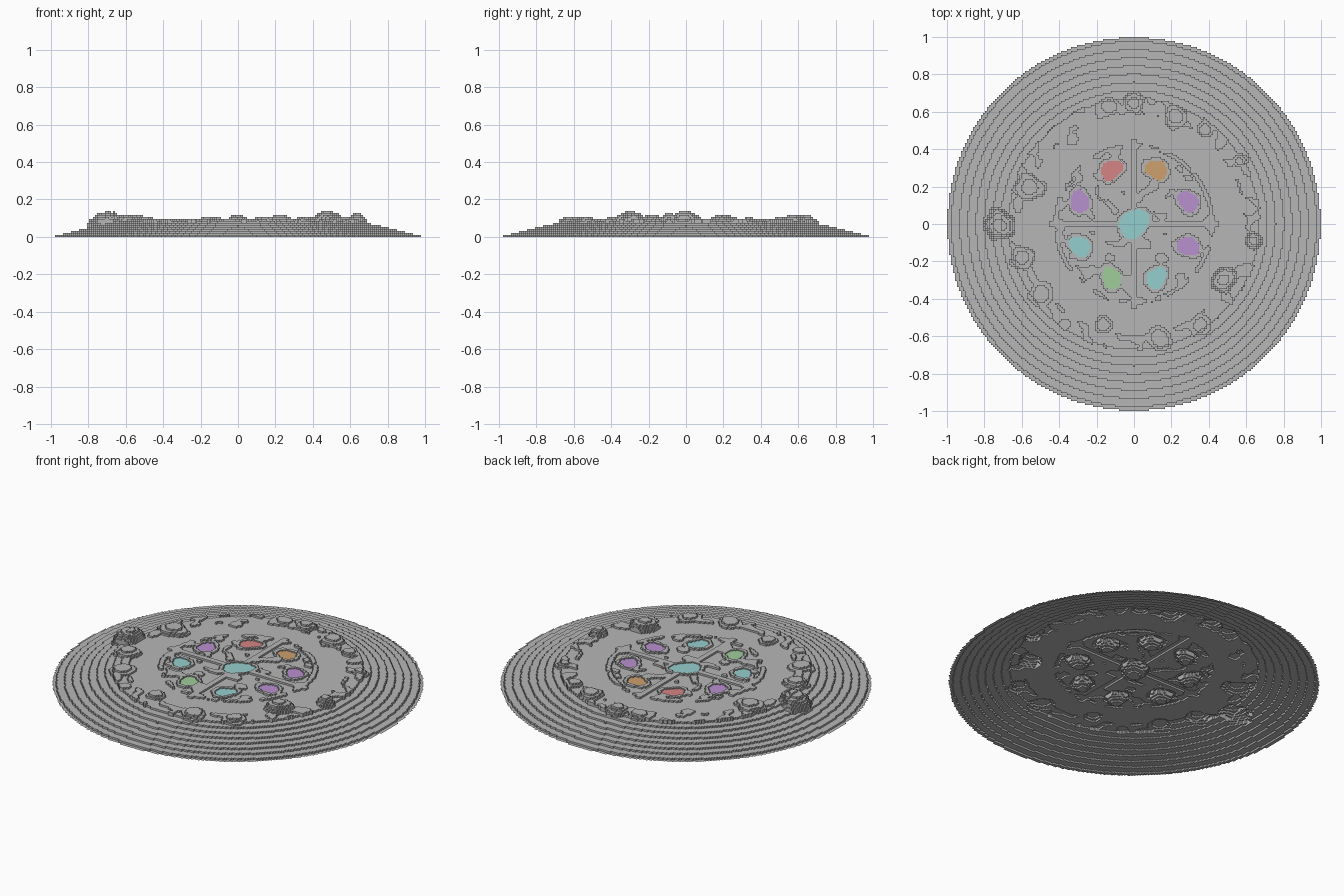
import bpy, bmesh, math
from mathutils import Vector, noise

HALF = 93                      # cells from the centre to the rim
S = 1 / (HALF + 0.5)           # cell size, also the height of one step
GROUND = 8                     # level of the flat plateau
PLATEAU = 0.65                 # radius of the flat plateau
PLAZA = 0.43                   # radius of the kerb round the pools

cube = bpy.data.objects.get("Cube")
if cube:
    bpy.data.objects.remove(cube, do_unlink=True)


def material(name, rgb):
    m = bpy.data.materials.new(name)
    m.use_nodes = True
    colour = (*rgb, 1)
    m.diffuse_color = colour
    m.node_tree.nodes["Principled BSDF"].inputs["Base Color"].default_value = colour
    return m


def finish(bm, name, mat):
    bmesh.ops.recalc_face_normals(bm, faces=[]) if not bm.faces else None
    mesh = bpy.data.meshes.new(name)
    bm.to_mesh(mesh)
    bm.free()
    mesh.materials.append(mat)
    obj = bpy.data.objects.new(name, mesh)
    bpy.context.collection.objects.link(obj)
    return obj


STONE = material("stone grey", (0.47, 0.47, 0.47))
WATER = {
    "teal": material("teal water", (0.30, 0.62, 0.62)),
    "red": material("red water", (0.66, 0.23, 0.23)),
    "orange": material("orange water", (0.62, 0.35, 0.15)),
    "purple": material("purple water", (0.48, 0.28, 0.62)),
    "green": material("green water", (0.35, 0.61, 0.33)),
}

# Pools: centre, radius, colour; eight on a ring, starting at the right rear
pools = [(0, 0, 0.078, "teal")]
for k, tint in enumerate(["purple", "orange", "red", "purple",
                          "teal", "green", "teal", "purple"]):
    a = math.radians(22.5 + 45 * k)
    pools.append((0.313 * math.cos(a), 0.313 * math.sin(a), 0.055, tint))

# Rock mounds: centre, radius, height in steps
mounds = [
    (-0.72, 0, 0.09, 6), (-0.56, 0.2, 0.08, 3), (-0.6, -0.18, 0.07, 3),
    (-0.5, -0.38, 0.07, 2), (-0.16, -0.54, 0.05, 2), (0.14, -0.61, 0.07, 2),
    (0.36, -0.54, 0.06, 2), (0.48, -0.3, 0.07, 5), (0.64, -0.09, 0.05, 4),
    (0.57, 0.34, 0.04, 2), (0.38, 0.5, 0.05, 2), (0.22, 0.57, 0.07, 3),
    (0.0, 0.65, 0.06, 3), (-0.13, 0.63, 0.06, 2), (-0.33, 0.45, 0.04, 1),
]


def shore(pool, angle):
    """Radius of the wavy shoreline in one direction."""
    x, y, r, _ = pool
    p = 9 * x + 5 * y
    return r * (1 + 0.12 * math.sin(2 * angle + p) + 0.07 * math.sin(3 * angle + 2 * p))


def level(i, j):
    """Height of one cell in steps, or None outside the disc."""
    x, y = i * S, j * S
    r = math.hypot(x, y)
    if r > 0.998:
        return None
    rough = noise.noise(Vector((x * 14, y * 14, 3)))
    h = min(GROUND, round(GROUND * (1 - r) / (1 - PLATEAU)))
    # Basins with a raised rim
    for pool in pools:
        dx, dy = x - pool[0], y - pool[1]
        d = math.hypot(dx, dy) / shore(pool, math.atan2(dy, dx))
        if d < 1:
            return GROUND - round(4 * math.sqrt(1 - d * d))
        if d < 1 + 0.018 / pool[2]:
            return GROUND + 1
    # Crossing paths, kerb and loose stones inside the plaza
    if min(abs(x), abs(y)) < 0.018 and r < 0.45:
        return GROUND + 1
    if r < PLAZA:
        if r > PLAZA - 0.025 and rough > -0.15:
            return GROUND + 1
        return GROUND + (1 if rough > 0.22 else 0)
    # Mounds and broken rim
    for mx, my, mr, mh in mounds:
        d = math.hypot(x - mx, y - my) / (mr * (1 + 0.35 * rough))
        if d < 1:
            h = max(h, h + round(mh * math.sqrt(1 - d * d)))
    if 0.59 < r < 0.68 and rough > 0.1:
        h = max(h, GROUND + 1)
    return h


# Stepped terrain, an open shell of square cells
span = range(-HALF, HALF + 1)
cells = {}
for i in span:
    for j in span:
        h = level(i, j)
        if h is not None:
            cells[i, j] = h

bm = bmesh.new()
verts = {}


def vert(i, j, h):
    key = (i, j, h)
    if key not in verts:
        verts[key] = bm.verts.new(((i - 0.5) * S, (j - 0.5) * S, h * S))
    return verts[key]


def wall(a, b, low, high):
    bm.faces.new((vert(*a, low), vert(*b, low), vert(*b, high), vert(*a, high)))


for (i, j), h in cells.items():
    p, q, s, t = (i, j), (i + 1, j), (i + 1, j + 1), (i, j + 1)
    bm.faces.new([vert(*c, h) for c in (p, q, s, t)])
    # Each wall belongs to the higher of its two cells
    for a, b, near in ((p, q, (i, j - 1)), (q, s, (i + 1, j)),
                       (s, t, (i, j + 1)), (t, p, (i - 1, j))):
        low = cells.get(near, 0)
        if h > low:
            wall(a, b, low, h)
finish(bm, "stepped_terrain", STONE)

# Flat water surfaces
for n, pool in enumerate(pools):
    bm = bmesh.new()
    ring = []
    for k in range(28):
        a = math.tau * k / 28
        r = shore(pool, a) + 0.004
        ring.append(bm.verts.new((pool[0] + r * math.cos(a),
                                  pool[1] + r * math.sin(a), (GROUND + 0.4) * S)))
    bm.faces.new(ring)
    finish(bm, "centre_pool" if n == 0 else f"ring_pool_{n}", WATER[pool[3]])
